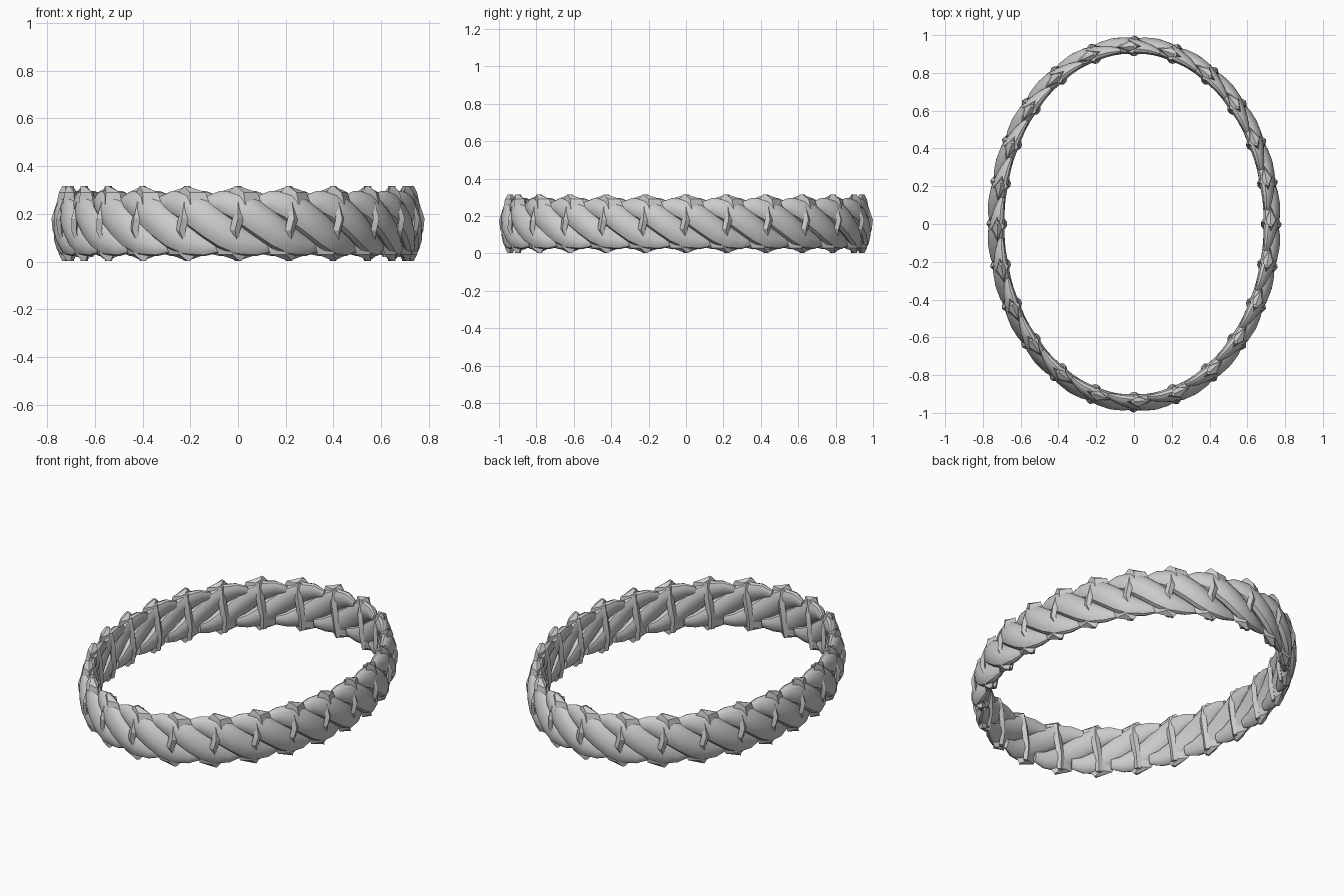
import bpy, bmesh
from math import sin, cos, pi, hypot, atan2

if "Cube" in bpy.data.objects:
    bpy.data.objects.remove(bpy.data.objects["Cube"])

A, B, UNITS = 0.723, 0.94, 24

# Arc-length table of the oval centre line
N = 1440
pts = [(A * sin(2 * pi * i / N), -B * cos(2 * pi * i / N)) for i in range(N + 1)]
cum = [0]
for p, q in zip(pts, pts[1:]):
    cum.append(cum[-1] + hypot(q[0] - p[0], q[1] - p[1]))
TOTAL = cum[-1]
PITCH = TOTAL / UNITS


def on_ring(s, r, z):
    """Map distance along the oval, outward offset and height to a point."""
    s %= TOTAL
    lo, hi = 0, N
    while hi - lo > 1:
        m = (lo + hi) // 2
        lo, hi = (m, hi) if cum[m] <= s else (lo, m)
    f = (s - cum[lo]) / (cum[hi] - cum[lo])
    t = 2 * pi * (lo + f) / N
    nx, ny = B * sin(t), -A * cos(t)
    n = hypot(nx, ny)
    return (A * sin(t) + r * nx / n, -B * cos(t) + r * ny / n, z)


def loft(name, rings, angle):
    bm = bmesh.new()
    rows = [[bm.verts.new(p) for p in ring] for ring in rings]
    n = len(rows[0])
    for a, b in zip(rows, rows[1:]):
        for k in range(n):
            bm.faces.new((a[k], a[(k + 1) % n], b[(k + 1) % n], b[k]))
    bm.faces.new(rows[0][::-1])
    bm.faces.new(rows[-1])
    bmesh.ops.recalc_face_normals(bm, faces=bm.faces)
    me = bpy.data.meshes.new(name)
    bm.to_mesh(me)
    bm.free()
    ob = bpy.data.objects.new(name, me)
    bpy.context.collection.objects.link(ob)
    bpy.context.view_layer.objects.active = ob
    ob.select_set(True)
    bpy.ops.object.shade_smooth_by_angle(angle=angle * pi / 180)
    ob.select_set(False)


# Path of one diagonal strand: along, height, outward, half width, half depth
STRAND = [(-0.25, 0.245, -0.016, 0.028, 0.014), (-0.19, 0.252, -0.008, 0.044, 0.028),
          (-0.12, 0.238, 0.000, 0.062, 0.038), (-0.06, 0.203, 0.007, 0.068, 0.043),
          (0.00, 0.160, 0.009, 0.069, 0.045), (0.06, 0.117, 0.007, 0.068, 0.043),
          (0.12, 0.084, 0.000, 0.062, 0.038), (0.19, 0.066, -0.008, 0.044, 0.028),
          (0.25, 0.066, -0.016, 0.028, 0.014)]


def strand(c):
    rings = []
    for i, (s, z, r, w, d) in enumerate(STRAND):
        p, q = STRAND[max(i - 1, 0)], STRAND[min(i + 1, len(STRAND) - 1)]
        g = atan2(q[1] - p[1], q[0] - p[0])
        ring = []
        for k in range(12):
            u, v = w * cos(pi * k / 6), d * sin(pi * k / 6)
            ring.append(on_ring(c + s - u * sin(g), r + v - 0.15 * u, z + u * cos(g)))
        rings.append(ring)
    loft("strand", rings, 35)


def blade(name, c, path):
    """Faceted sliver; path rows are along, outward, height, half width, half depth."""
    loft(name, [[on_ring(c + s + w * x, r + d * y, z)
                 for x, y in ((1, 0), (0, 1), (-1, 0), (0, -1))]
                for s, r, z, w, d in path], 20)


for i in range(UNITS):
    c = i * PITCH
    strand(c + PITCH / 2)
    # Wedge-shaped upright ridge on the inner face
    blade("inner_seam", c, [(-0.012, -0.024, 0.02, 0.018, 0.012), (-0.010, -0.034, 0.10, 0.024, 0.017),
                            (0.010, -0.034, 0.22, 0.024, 0.017), (0.012, -0.024, 0.295, 0.018, 0.012)])
    # Short upright step where strands meet on the outer face
    blade("outer_step", c, [(0.0, 0.030, 0.08, 0.004, 0.006), (-0.012, 0.040, 0.13, 0.020, 0.014),
                            (0.0, 0.044, 0.18, 0.022, 0.015), (0.0, 0.028, 0.25, 0.004, 0.008)])
    # Slanted strand ends forming low points at the rims
    blade("lower_tip", c, [(0.006, 0.000, 0.003, 0.008, 0.014), (-0.022, 0.002, 0.03, 0.060, 0.026),
                           (-0.030, 0.004, 0.08, 0.070, 0.034), (-0.02, 0.010, 0.14, 0.02, 0.012)])
    blade("upper_tip", c, [(-0.006, 0.000, 0.316, 0.008, 0.014), (0.022, 0.002, 0.29, 0.060, 0.026),
                           (0.030, 0.004, 0.24, 0.070, 0.034), (0.02, 0.010, 0.18, 0.02, 0.012)])
